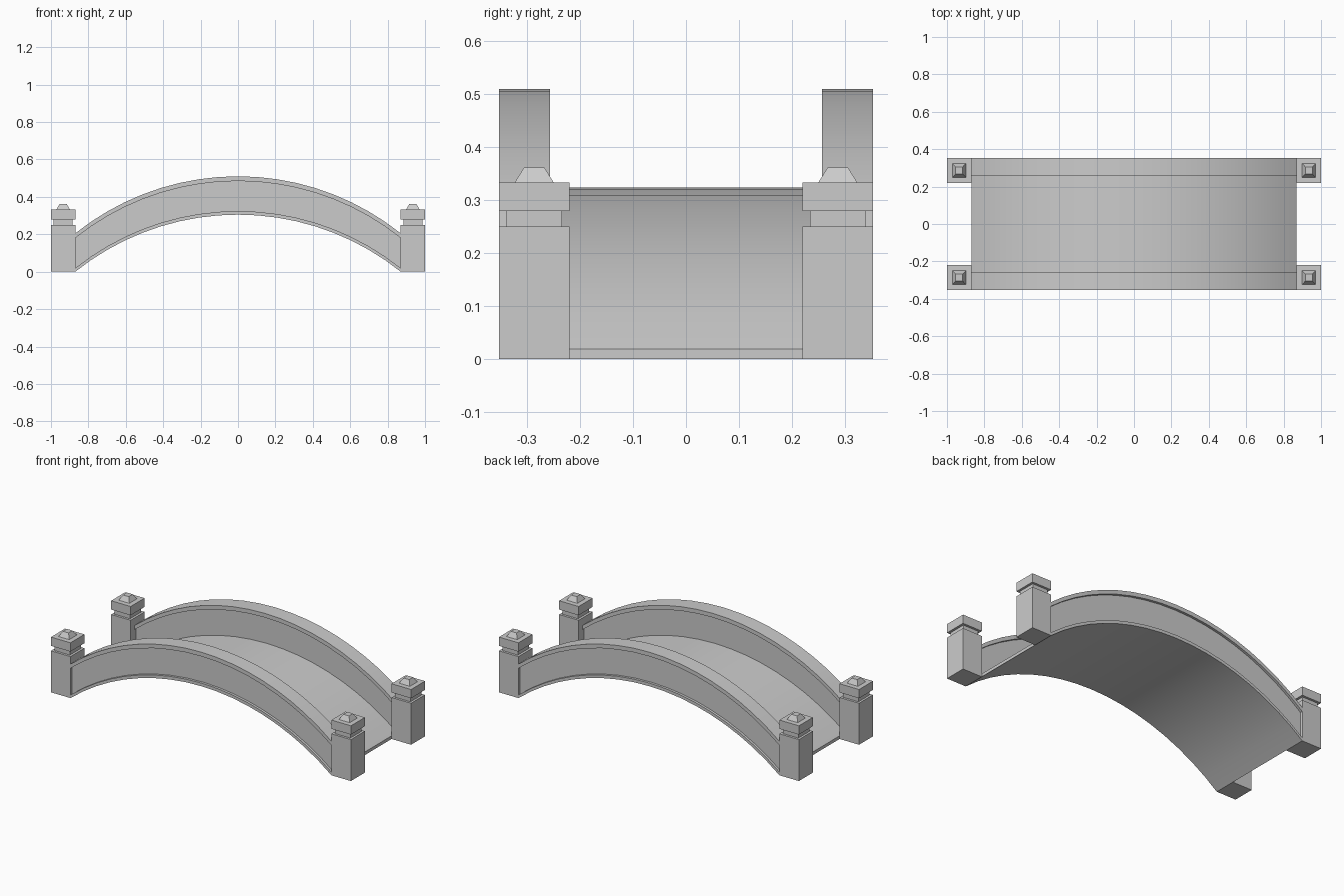
import bpy, bmesh, math

if "Cube" in bpy.data.objects:
    bpy.data.objects.remove(bpy.data.objects["Cube"])

HALF, RISE, SEGS = 0.87, 0.305, 18
RADIUS = (HALF**2 + RISE**2) / (2 * RISE)


def arc_z(x):
    return math.sqrt(RADIUS**2 - x * x) - (RADIUS - RISE)


def finish(name, bm):
    bmesh.ops.recalc_face_normals(bm, faces=bm.faces)
    mesh = bpy.data.meshes.new(name)
    bm.to_mesh(mesh)
    bm.free()
    ob = bpy.data.objects.new(name, mesh)
    bpy.context.collection.objects.link(ob)
    return ob


def sweep_arch(name, profile):
    """Sweep a closed (y, z) section along the arch, keeping its ends vertical."""
    bm = bmesh.new()
    rings = []
    top = math.asin(HALF / RADIUS)
    for i in range(SEGS + 1):
        x = RADIUS * math.sin(top * (2 * i / SEGS - 1))
        rings.append([bm.verts.new((x, y, arc_z(x) + z)) for y, z in profile])
    n = len(profile)
    for a, b in zip(rings, rings[1:]):
        for k in range(n):
            bm.faces.new((a[k], a[(k + 1) % n], b[(k + 1) % n], b[k]))
    bm.faces.new(rings[0])
    bm.faces.new(rings[-1])
    ob = finish(name, bm)
    bpy.ops.object.select_all(action='DESELECT')
    bpy.context.view_layer.objects.active = ob
    ob.select_set(True)
    bpy.ops.object.shade_smooth_by_angle(angle=math.radians(30))
    return ob


def stacked_post(name, cx, cy):
    """Square post lofted through (half x, half y, z) levels."""
    levels = [(0.065, 0.0665, 0), (0.065, 0.0665, 0.25),
              (0.051, 0.0525, 0.25), (0.051, 0.0525, 0.28),
              (0.065, 0.0665, 0.28), (0.065, 0.0665, 0.333),
              (0.036, 0.037, 0.333), (0.019, 0.019, 0.362)]
    bm = bmesh.new()
    rings = [[bm.verts.new((cx + sx * hx, cy + sy * hy, z))
              for sx, sy in ((-1, -1), (1, -1), (1, 1), (-1, 1))]
             for hx, hy, z in levels]
    for a, b in zip(rings, rings[1:]):
        for k in range(4):
            bm.faces.new((a[k], a[(k + 1) % 4], b[(k + 1) % 4], b[k]))
    bm.faces.new(rings[0])
    bm.faces.new(rings[-1])
    return finish(name, bm)


# Curved walking deck
sweep_arch("deck", [(-0.353, 0), (0.353, 0), (0.353, 0.019), (-0.353, 0.019)])

# Side parapets: thin wall with an overhanging coping
for side, s in (("front", -1), ("back", 1)):
    section = [(0.338, 0.019), (0.338, 0.18), (0.353, 0.18), (0.353, 0.205),
               (0.257, 0.205), (0.257, 0.18), (0.272, 0.18), (0.272, 0.019)]
    sweep_arch(side + "_parapet", [(s * y, z) for y, z in section])

    # Corner posts with neck, cap and finial
    for end, e in (("left", -1), ("right", 1)):
        stacked_post(f"{side}_{end}_post", e * 0.935, s * 0.2865)
